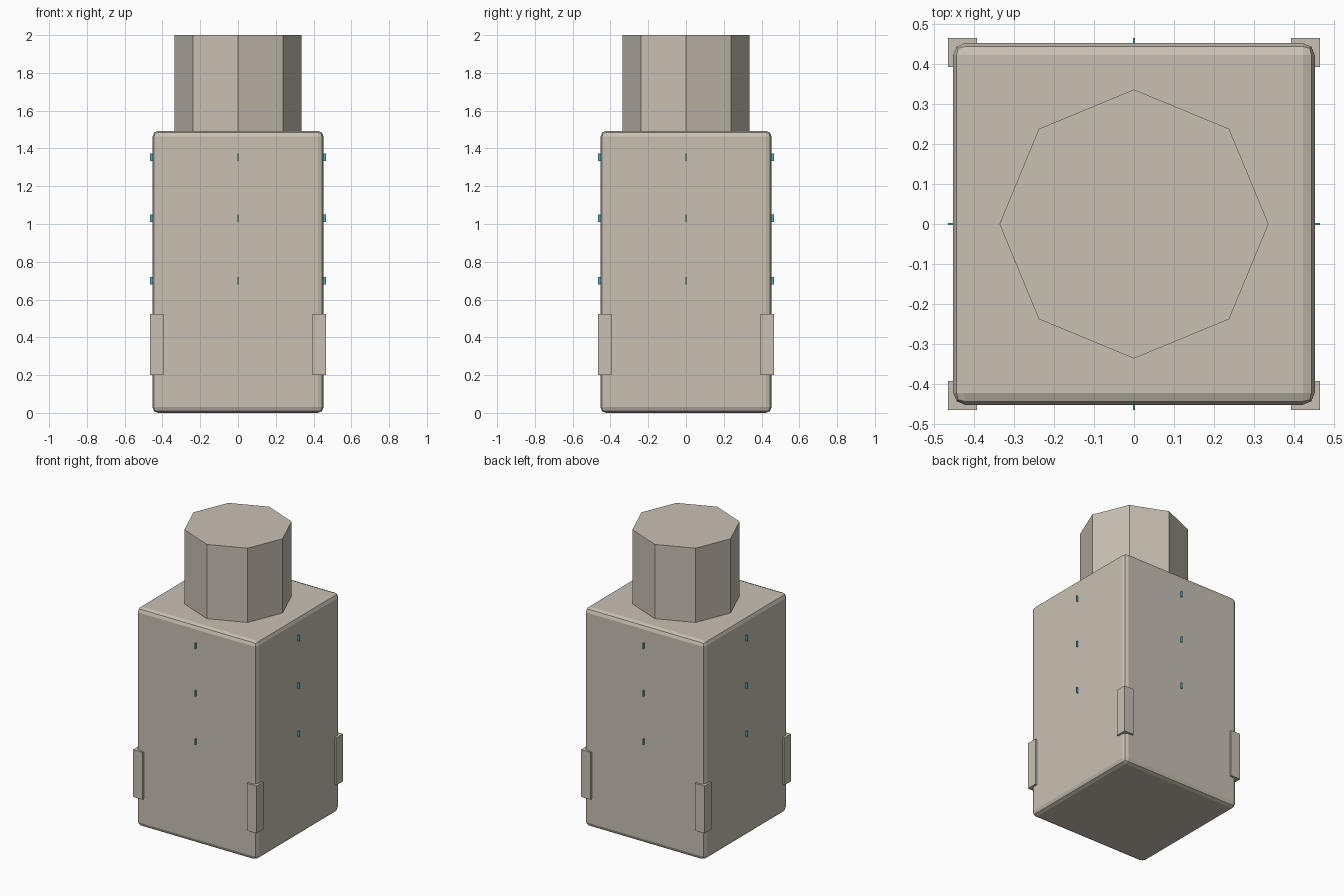
import bpy, math

if "Cube" in bpy.data.objects:
    bpy.data.objects.remove(bpy.data.objects["Cube"])


def material(name, colour):
    m = bpy.data.materials.new(name)
    m.diffuse_color = (*colour, 1)
    m.use_nodes = True
    m.node_tree.nodes["Principled BSDF"].inputs["Base Color"].default_value = m.diffuse_color
    return m


STONE = material("warm_stone", (0.58, 0.53, 0.45))
GLASS = material("teal_glow", (0.07, 0.42, 0.55))


def box(name, centre, size, mat):
    bpy.ops.mesh.primitive_cube_add(size=1, location=centre)
    ob = bpy.context.object
    ob.name = name
    ob.scale = size
    bpy.ops.object.transform_apply(location=False, rotation=False, scale=True)
    ob.data.materials.append(mat)
    return ob


# Main block with softened edges
HALF, TOP = 0.453, 1.493
body = box("tower_body", (0, 0, TOP / 2), (2 * HALF, 2 * HALF, TOP), STONE)
bevel = body.modifiers.new("edge_bevel", 'BEVEL')
bevel.width = 0.03
bevel.segments = 2

# Octagonal turret, corners on the axes
bpy.ops.mesh.primitive_cylinder_add(vertices=8, radius=0.337, depth=2 - TOP + 0.01,
                                    location=(0, 0, (2 + TOP - 0.01) / 2))
turret = bpy.context.object
turret.name = "octagonal_turret"
turret.data.materials.append(STONE)

# Corner guards near the base
for sx in (-1, 1):
    for sy in (-1, 1):
        box("corner_guard", (sx * 0.43, sy * 0.43, 0.362), (0.073, 0.073, 0.323), STONE)

# Three narrow slit windows on every side
for z in (0.70, 1.03, 1.354):
    for s in (-1, 1):
        box("slit_window_side", (s * 0.4585, 0, z), (0.015, 0.005, 0.039), GLASS)
        box("slit_window_face", (0, s * 0.4585, z), (0.005, 0.015, 0.039), GLASS)
